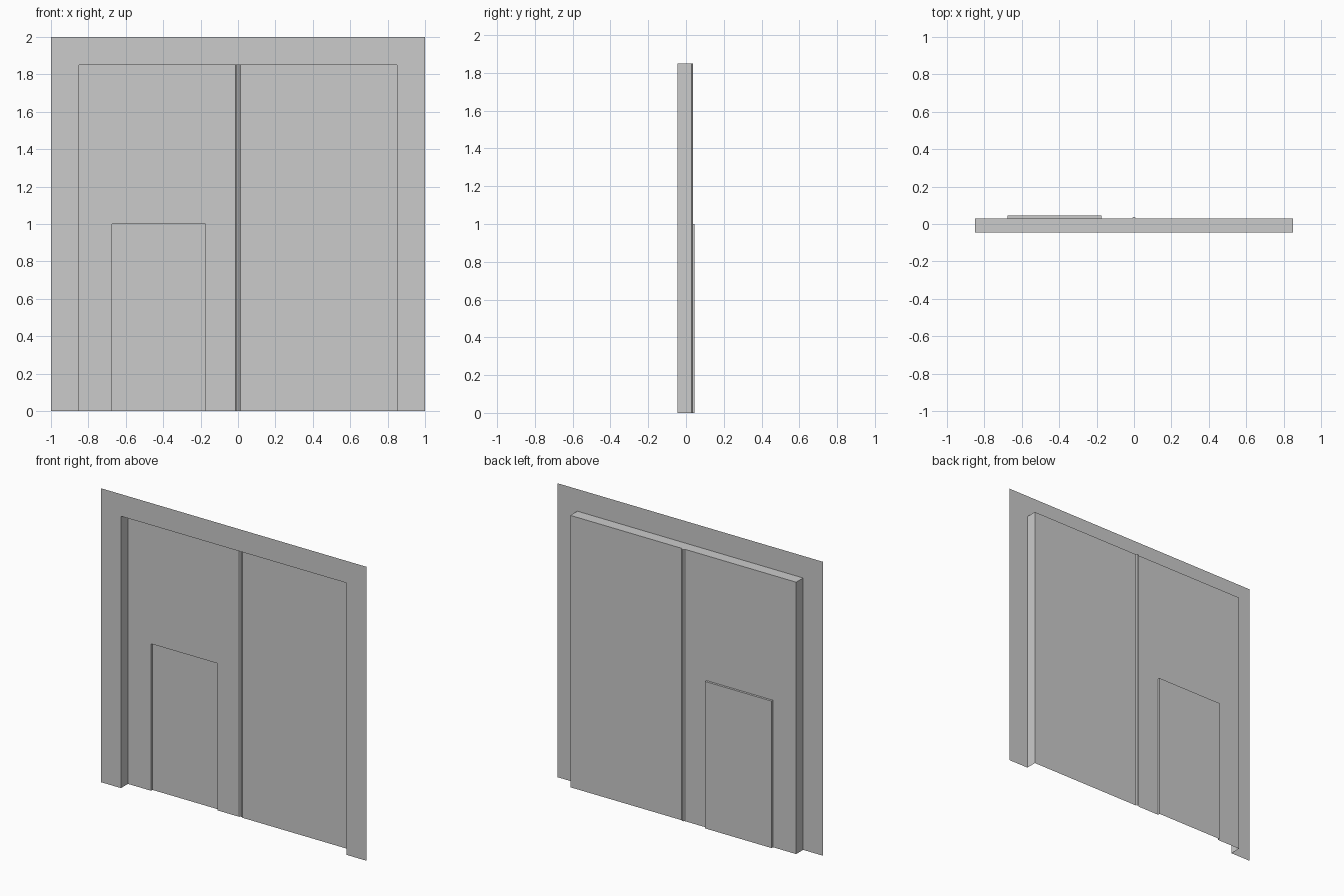
import bpy, bmesh

if "Cube" in bpy.data.objects:
    bpy.data.objects.remove(bpy.data.objects["Cube"])

WALL_Y, LEAF_Y, SEAM_Y, BACK_Y = -0.045, 0.03, 0.0375, 0.045
GATE = (-0.85, 0.85, 1.85)        # left, right, top of the gate opening
WICKET = (-0.675, -0.175, 1.0)    # small door inside the left leaf
SEAM, SEAM_BOTTOM = 0.0125, 0.005  # half widths of the centre groove


def make(name, polys):
    """Open sheet from a few polygons, with shared corners welded."""
    bm = bmesh.new()
    for poly in polys:
        bm.faces.new([bm.verts.new(p) for p in poly])
    bmesh.ops.remove_doubles(bm, verts=bm.verts, dist=1e-5)
    mesh = bpy.data.meshes.new(name)
    bm.to_mesh(mesh)
    bm.free()
    obj = bpy.data.objects.new(name, mesh)
    bpy.context.collection.objects.link(obj)


def rect(x0, x1, z0, z1, y):
    return [(x0, y, z0), (x1, y, z0), (x1, y, z1), (x0, y, z1)]


def surround(outer, inner, y):
    """Flat sheet around an opening that reaches the floor."""
    (a, b, t), (c, d, u) = outer, inner
    return [rect(a, c, 0, u, y), rect(d, b, 0, u, y),
            [(a, y, u), (c, y, u), (d, y, u), (b, y, u), (b, y, t), (a, y, t)]]


def reveal(opening, y0, y1):
    """Side and top returns of an opening, from y0 back to y1."""
    a, b, t = opening
    path = [(a, 0), (a, t), (b, t), (b, 0)]
    return [[(p[0], y0, p[1]), (p[0], y1, p[1]), (q[0], y1, q[1]), (q[0], y0, q[1])]
            for p, q in zip(path, path[1:])]


left, right, top = GATE

# Wall and the recess around the gate
make("wall", surround((-1, 1, 2), GATE, WALL_Y))
make("gate_reveal", reveal(GATE, WALL_Y, LEAF_Y))

# Two gate leaves, the left one holding the small door
make("left_leaf", surround((left, -SEAM, top), WICKET, LEAF_Y))
make("right_leaf", [rect(SEAM, right, 0, top, LEAF_Y)])
make("small_door", reveal(WICKET, LEAF_Y, BACK_Y)
     + [rect(WICKET[0], WICKET[1], 0, WICKET[2], BACK_Y)])

# Tapered groove where the leaves meet, closed at the top
groove = [(-SEAM, LEAF_Y), (-SEAM_BOTTOM, SEAM_Y), (SEAM_BOTTOM, SEAM_Y), (SEAM, LEAF_Y)]
make("centre_groove",
     [[(*p, 0), (*q, 0), (*q, top), (*p, top)] for p, q in zip(groove, groove[1:])]
     + [[(*p, top) for p in groove]])
